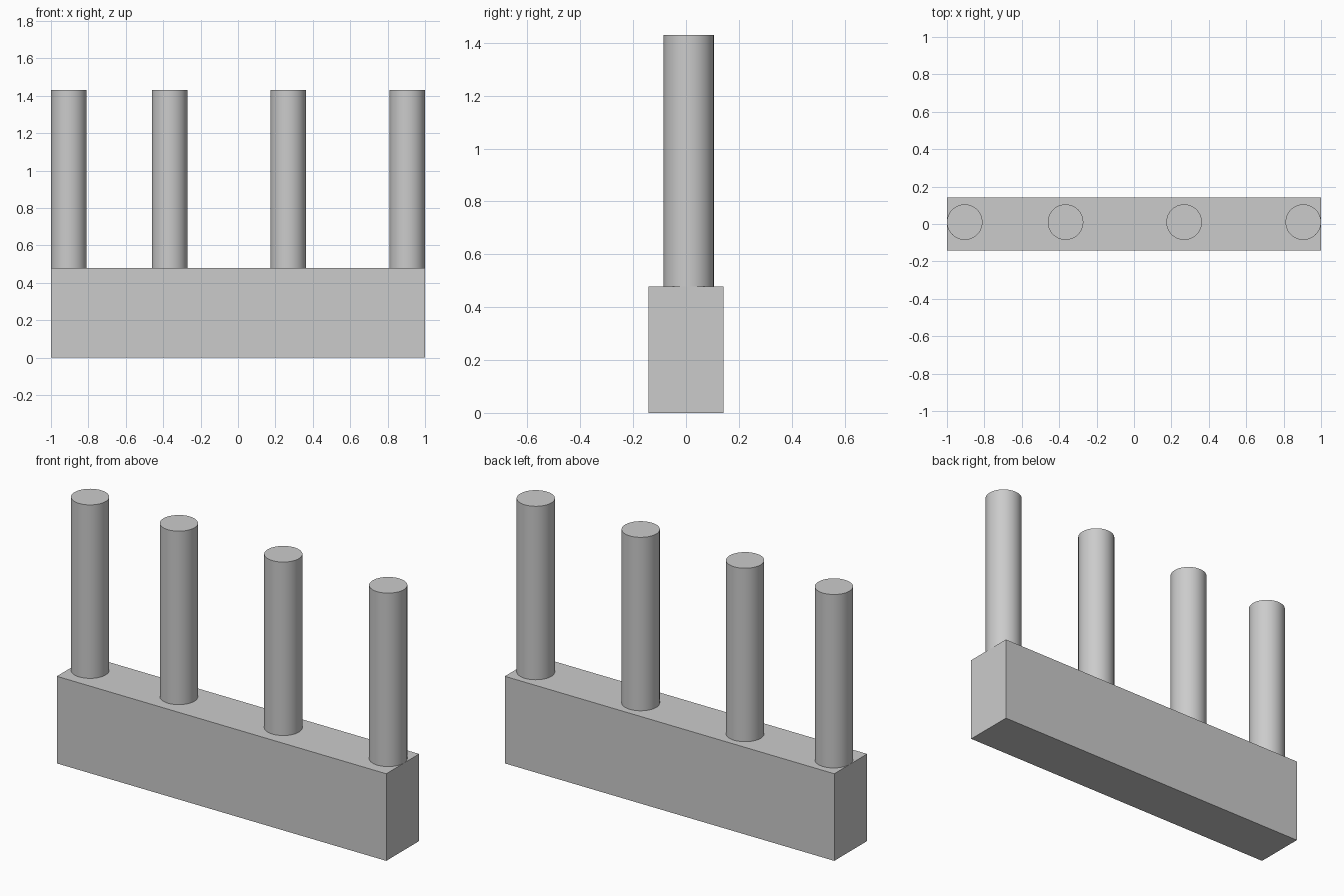
import bpy
import math

cube = bpy.data.objects.get("Cube")
if cube:
    bpy.data.objects.remove(cube, do_unlink=True)

# Single grey finish
GREY = (0.6, 0.6, 0.6, 1.0)
grey = bpy.data.materials.new("plain grey")
grey.use_nodes = True
grey.diffuse_color = GREY
grey.node_tree.nodes["Principled BSDF"].inputs["Base Color"].default_value = GREY

BASE_TOP, POST_TOP = 0.478, 1.43
RADIUS, POST_Y = 0.095, 0.01


def finish(name):
    obj = bpy.context.object
    obj.name = name
    obj.data.materials.append(grey)
    return obj


# Long rectangular base
bpy.ops.mesh.primitive_cube_add(size=1, location=(0, 0, BASE_TOP / 2))
base = finish("base_block")
base.scale = (2, 0.285, BASE_TOP)
bpy.ops.object.transform_apply(location=False, rotation=False, scale=True)

# Four round posts standing on the base
for i, x in enumerate((-0.905, -0.366, 0.268, 0.905), start=1):
    bpy.ops.mesh.primitive_cylinder_add(
        vertices=64, radius=RADIUS, depth=POST_TOP - BASE_TOP,
        location=(x, POST_Y, (POST_TOP + BASE_TOP) / 2))
    finish(f"post_{i}")
    bpy.ops.object.shade_smooth_by_angle(angle=math.radians(30))
